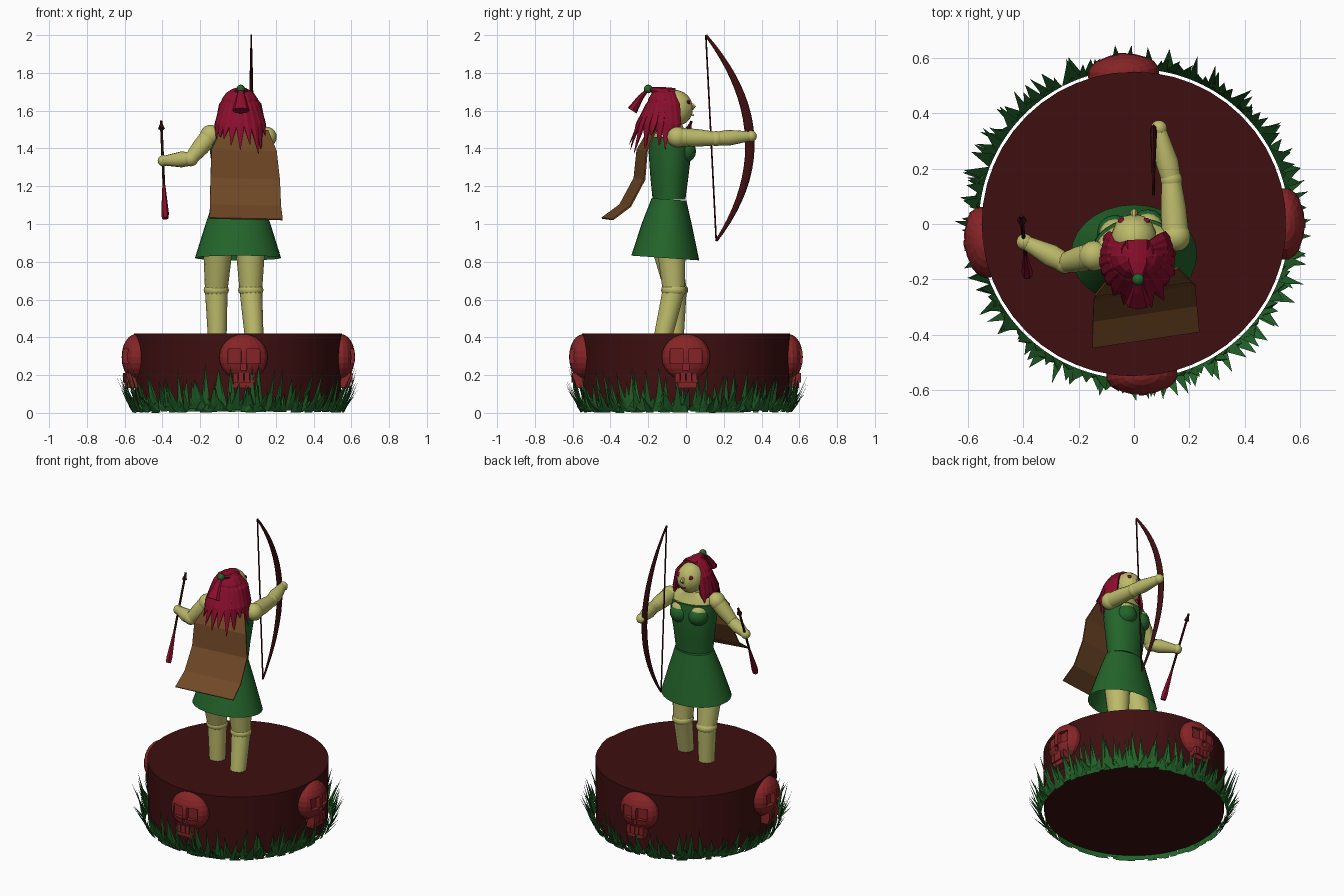
import bpy, bmesh, math, random
from mathutils import Vector, Matrix

if "Cube" in bpy.data.objects:
    bpy.data.objects.remove(bpy.data.objects["Cube"])
random.seed(4)
V = Vector


def material(name, r, g, b):
    m = bpy.data.materials.new(name)
    m.diffuse_color = [((c / 255 + 0.055) / 1.055) ** 2.4 for c in (r, g, b)] + [1]
    m.use_nodes = True
    m.node_tree.nodes["Principled BSDF"].inputs["Base Color"].default_value = m.diffuse_color
    return m


WOOD = material("dark red wood", 62, 15, 16)
SKULL = material("dull red", 134, 36, 38)
SKIN = material("pale green skin", 188, 186, 106)
GREEN = material("forest green", 35, 100, 42)
BROWN = material("leather brown", 112, 72, 38)
RED = material("crimson", 138, 14, 44)


def finish(name, bm, mat, smooth=None):
    bmesh.ops.recalc_face_normals(bm, faces=bm.faces)
    me = bpy.data.meshes.new(name)
    bm.to_mesh(me)
    bm.free()
    me.materials.append(mat)
    if smooth:
        me.polygons.foreach_set("use_smooth", [True] * len(me.polygons))
        me.set_sharp_from_angle(angle=math.radians(smooth))
    ob = bpy.data.objects.new(name, me)
    bpy.context.collection.objects.link(ob)
    return ob


def bridge(name, rings, mat, smooth=None, cap=(True, True)):
    bm = bmesh.new()
    rows = [[bm.verts.new(p) for p in ring] for ring in rings]
    n = len(rows[0])
    for a, b in zip(rows, rows[1:]):
        for i in range(n):
            bm.faces.new((a[i], a[(i + 1) % n], b[(i + 1) % n], b[i]))
    for row, on in zip((rows[0], rows[-1]), cap):
        if on:
            bm.faces.new(row)
    return finish(name, bm, mat, smooth)


def loft(name, rings, mat, sides=28, smooth=35, tilt=0.0, cap=(True, True), turn=0.0):
    """Stack of horizontal ellipses: (cx, cy, z, rx, ry)."""
    out = []
    for cx, cy, z, rx, ry in rings:
        out.append([])
        for i in range(sides):
            a = math.tau * i / sides
            d = Matrix.Rotation(turn, 3, 'Z') @ V((rx * math.cos(a), ry * math.sin(a), 0))
            out[-1].append(V((cx, cy, z - tilt * d.y)) + d)
    return bridge(name, out, mat, smooth, cap)


def sweep(name, pts, radii, mat, sides=14, flat=1.0, ref=(1, 0, 0), smooth=40):
    """Tube along points; flat squashes it along the ref axis."""
    pts = [V(p) for p in pts]
    rings = []
    for k, (p, r) in enumerate(zip(pts, radii)):
        t = (pts[min(k + 1, len(pts) - 1)] - pts[max(k - 1, 0)]).normalized()
        u = V(ref)
        u = (u - t * u.dot(t)).normalized()
        v = t.cross(u)
        rings.append([p + r * (flat * math.cos(a) * u + math.sin(a) * v)
                      for a in (math.tau * i / sides for i in range(sides))])
    return bridge(name, rings, mat, smooth)


def ball(name, c, r, mat, seg=16, smooth=40, rot=0.0):
    bm = bmesh.new()
    r = (r, r, r) if isinstance(r, float) else r
    m = Matrix.Translation(c) @ Matrix.Rotation(rot, 4, 'X') @ Matrix.Diagonal((*r, 1))
    bmesh.ops.create_uvsphere(bm, u_segments=seg, v_segments=seg // 2 + 2, radius=1, matrix=m)
    return finish(name, bm, mat, smooth)


# Plinth
loft("plinth", [(0, 0, 0.03, .545, .545), (0, 0, .42, .55, .55)], WOOD, 48)

# Grass fringe: outward leaning blades in three heights
bm = bmesh.new()
for low, high, lean, count in ((.15, .24, .09, 70), (.08, .17, .09, 90), (.04, .09, .03, 90)):
    for i in range(count):
        a = math.tau * (i + random.uniform(-.4, .4)) / count
        d, t = V((math.cos(a), math.sin(a), 0)), V((-math.sin(a), math.cos(a), 0))
        z0, w = random.uniform(0, .025), random.uniform(.018, .03)
        b = d * .56 + V((0, 0, z0))
        h, out = random.uniform(low, high), random.uniform(.35, 1) * lean
        tip = b + d * out + t * random.uniform(-.03, .03) + V((0, 0, h))
        mid = b + d * (out * .3 + .012) + V((0, 0, h * .4))
        p = [bm.verts.new(q) for q in (b - t * w, b + t * w, mid, tip)]
        for f in ((0, 1, 2), (0, 2, 3), (2, 1, 3), (0, 3, 1)):
            bm.faces.new([p[j] for j in f])
finish("grass_fringe", bm, GREEN)

# Skull medallions: cut one master (outward is +y), then place it four times
skull = bmesh.new()
bmesh.ops.create_uvsphere(skull, u_segments=18, v_segments=12, radius=1,
                          matrix=Matrix.Translation((0, 0, .295)) @ Matrix.Diagonal((.13, .075, .122, 1)))
skull = finish("skull_front", skull, SKULL)
cut = bmesh.new()
for x, z, w, h in ((-.05, .30, .07, .075), (.05, .30, .07, .075), (0, .245, .03, .035)):
    bmesh.ops.create_cube(cut, size=1, matrix=Matrix.Translation((x, .083, z)) @ Matrix.Diagonal((w, .08, h, 1)))
cutter = finish("socket_cutter", cut, SKULL)
cutter.hide_render = True
mod = skull.modifiers.new("sockets", 'BOOLEAN')
mod.operation, mod.object, mod.solver = 'DIFFERENCE', cutter, 'EXACT'
mesh = bpy.data.meshes.new_from_object(skull.evaluated_get(bpy.context.evaluated_depsgraph_get()))
skull.modifiers.clear()
skull.data = mesh
bpy.data.objects.remove(cutter)
jaw = bmesh.new()
for i in range(4):
    bmesh.ops.create_cube(jaw, size=1, matrix=Matrix.Translation((-.045 + .03 * i, .03, .185)) @ Matrix.Diagonal((.026, .06, .05, 1)))
bmesh.ops.create_cube(jaw, size=1, matrix=Matrix.Translation((0, .02, .155)) @ Matrix.Diagonal((.11, .06, .045, 1)))
jaw = finish("jaw_front", jaw, SKULL)
for side, deg in (("front", -87), ("right", 0), ("back", 94), ("left", 187)):
    a = math.radians(deg)
    for part in (skull, jaw):
        ob = part if side == "front" else part.copy()
        if side != "front":
            ob.name = part.name.split("_")[0] + "_" + side
            bpy.context.collection.objects.link(ob)
        ob.location = (.545 * math.cos(a), .545 * math.sin(a), 0)
        ob.rotation_euler.z = a - math.pi / 2

# Legs with knee bands
for side, hip, knee, foot in (("left", (-.105, -.11, .9), (-.115, -.055, .65), (-.11, -.06, .41)),
                              ("right", (.065, -.08, .9), (.068, -.065, .65), (.085, -.12, .41))):
    sweep(side + "_thigh", [hip, knee], (.08, .06), SKIN)
    sweep(side + "_shin", [knee, foot], (.06, .05), SKIN)
    ball(side + "_knee", knee, (.067, .067, .042), SKIN)

# Dress: flared skirt, bodice, bust
loft("skirt", [(0, -.11, .82, .228, .18), (0, -.1, 1.0, .172, .132), (0, -.09, 1.13, .128, .092)],
     GREEN, tilt=.07, cap=(False, True))
loft("bodice", [(0, -.09, 1.13, .12, .086), (0, -.088, 1.25, .132, .1), (0, -.085, 1.38, .15, .112),
                (0, -.085, 1.46, .15, .105)], GREEN, turn=.15)
loft("shoulders", [(0, -.085, 1.44, .146, .1), (0, -.085, 1.49, .135, .082), (0, -.08, 1.525, .06, .06),
                   (0, -.07, 1.58, .045, .05)], SKIN, turn=.15)
for side, x, y in (("left", -.068, -.035), ("right", .05, -.015)):
    ball(side + "_cup", (x, y, 1.385), (.066, .068, .065), GREEN)
    ball(side + "_bust", (x, y - .005, 1.412), (.058, .06, .056), SKIN)

# Arms
for side, sh, el, ha, ref in (("left", (-.145, -.115, 1.47), (-.25, -.14, 1.345), (-.395, -.065, 1.335), (0, 0, 1)),
                              ("right", (.15, -.045, 1.46), (.135, .16, 1.452), (.09, .345, 1.465), (0, 0, 1))):
    sh, el, ha = V(sh), V(el), V(ha)
    ball(side + "_shoulder", sh, .055, SKIN)
    sweep(side + "_upper_arm", [sh, sh.lerp(el, .5), el], (.05, .047, .036), SKIN, ref=ref)
    ball(side + "_elbow", el, .04, SKIN)
    sweep(side + "_forearm", [el, el.lerp(ha, .35), ha], (.036, .042, .025), SKIN, ref=ref)
    ball(side + "_hand", ha, .03, SKIN)

# Head, looking up and forward
ball("head", (0, -.05, 1.615), (.083, .086, .095), SKIN, 14, 25, rot=.25)
sweep("nose", [(0, .015, 1.65), (0, .043, 1.62), (0, .032, 1.607)], (.006, .013, .008), SKIN, 6)
sweep("mouth", [(-.022, .03, 1.578), (0, .037, 1.576), (.022, .03, 1.578)], (.002, .005, .002), RED, 6, ref=(0, 0, 1))
for side, x in (("left", -.042), ("right", .042)):
    ball(side + "_eye", (x, .012, 1.645), (.017, .01, .012), RED, 10, rot=.5)

# Hair: cap, ragged strands, ponytail and its tie
ball("hair_cap", (.01, -.115, 1.625), (.103, .092, .098), RED, 12, None)
for i in range(17):
    a = math.radians(-205 + 230 * i / 16)
    d = V((math.cos(a), math.sin(a), 0))
    back = max(0, -d.y)
    c = V((.012, -.1, 0))
    end = c + d * (.125 + .07 * back + random.uniform(-.015, .015)) + V((0, 0, random.uniform(1.36, 1.47)))
    sweep(f"hair_strand_{i}", [c + d * .05 + V((0, 0, 1.7)), c + d * .1 + V((0, 0, 1.63)),
                               c + d * (.118 + .035 * back) + V((0, 0, 1.53)), end],
          (.02, .03, .028, .002), RED, 6, .45, d, None)
sweep("ponytail", [(.015, -.2, 1.715), (.015, -.24, 1.67), (.015, -.285, 1.6)], (.012, .026, .046), RED, 8, .6, (0, -1, 1), None)
sweep("hair_peak", [(.012, -.06, 1.69), (.014, -.14, 1.70), (.015, -.2, 1.715)], (.05, .045, .014), RED, 8, .6, (0, 0, 1), None)
ball("hair_tie", (.015, -.2, 1.715), .023, GREEN, 10)

# Cape: thin creased sheet, turned with the shoulders
bm = bmesh.new()
rows = []
for y, z, x0, x1 in ((-.18, 1.5, -.09, .16), (-.235, 1.39, -.14, .205), (-.25, 1.24, -.145, .222),
                     (-.325, 1.1, -.148, .228), (-.42, 1.03, -.15, .237)):
    rows.append([bm.verts.new((x, y + .15 * (x - .04), z - .02 * (x - .04))) for x in (x0, (x0 + x1) / 2, x1)])
for a, b in zip(rows, rows[1:]):
    for i in range(2):
        bm.faces.new((a[i], a[i + 1], b[i + 1], b[i]))
cape = finish("cape", bm, BROWN)
cape.modifiers.new("thickness", 'SOLIDIFY').thickness = .008

# Bow and string
top, low = V((.07, .105, 2.0)), V((.072, .16, .91))
S = [i / 20 for i in range(21)]
sweep("bow", [top.lerp(low, s) + V((0, .82 * s * (1 - s), 0)) for s in S],
      [.007 + .018 * math.sin(math.pi * s) for s in S], WOOD, 8, .5)
sweep("bow_string", [top, low], (.005, .005), WOOD, 6)

# Arrow held in the left hand
tail, tip = V((-.385, -.185, 1.03)), V((-.407, .03, 1.545))
sweep("arrow_shaft", [tail, tip], (.007, .007), WOOD, 8)
sweep("arrow_head", [tail.lerp(tip, .92), tip], (.018, .001), WOOD, 6)
sweep("arrow_fletching", [tail, tail.lerp(tip, .06), tail.lerp(tip, .34)], (.018, .02, .008), RED, 6)
